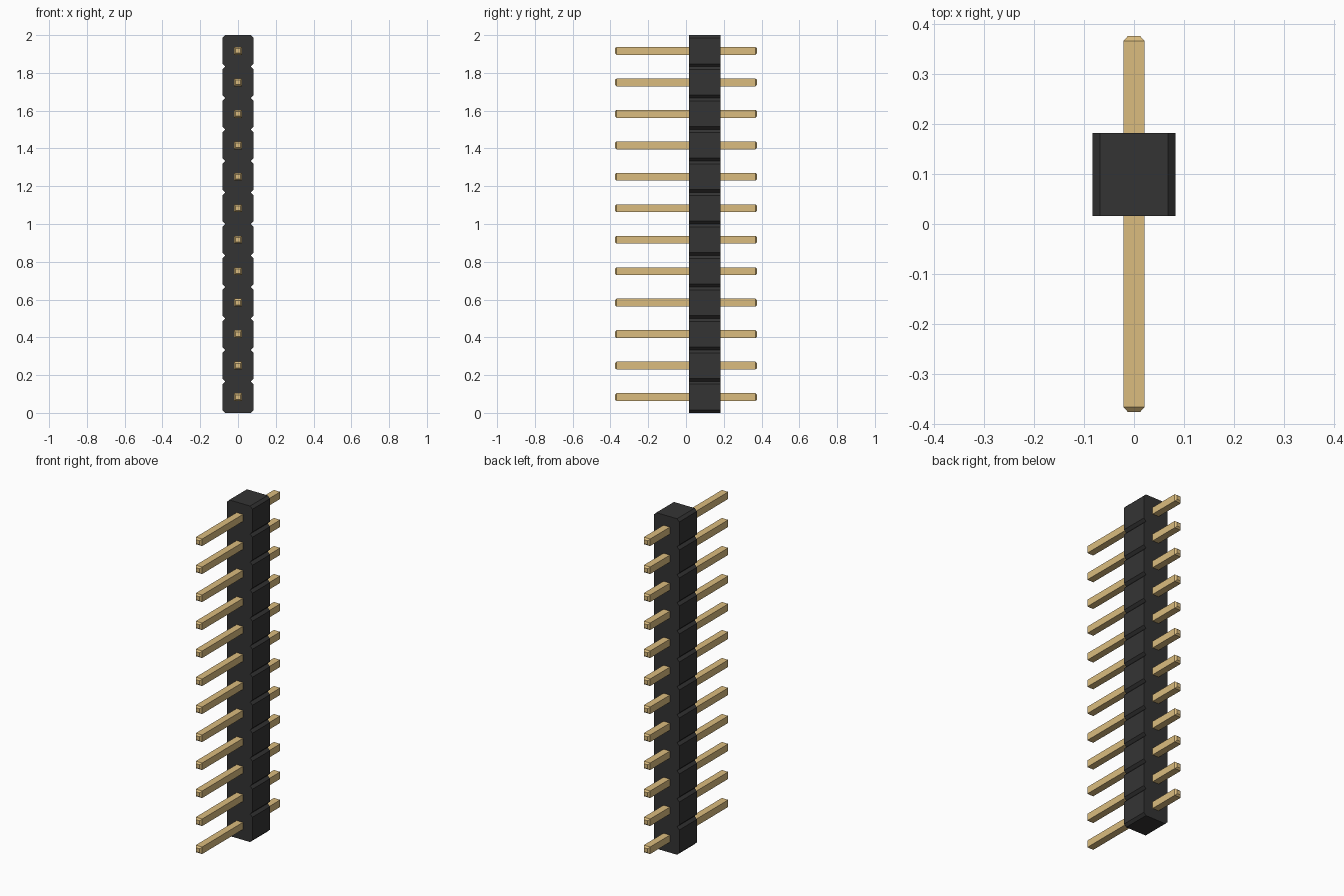
import bpy, bmesh

if "Cube" in bpy.data.objects:
    bpy.data.objects.remove(bpy.data.objects["Cube"])

COUNT = 12
PITCH = 2.0 / COUNT
HALF = PITCH / 2          # half width of the housing
CUT = 0.015               # corner chamfer of each housing segment
BODY_Y = (0.016, 0.182)
PIN_END, PIN_HALF = 0.377, 0.021
TIP_LEN, TIP_HALF = 0.010, 0.012


def material(name, rgb):
    m = bpy.data.materials.new(name)
    m.diffuse_color = (*rgb, 1)
    m.use_nodes = True
    m.node_tree.nodes["Principled BSDF"].inputs["Base Color"].default_value = m.diffuse_color
    return m


def loft(name, rings, mat):
    """Join a series of matching closed rings and cap both ends."""
    bm = bmesh.new()
    loops = [[bm.verts.new(p) for p in ring] for ring in rings]
    for a, b in zip(loops, loops[1:]):
        for i in range(len(a)):
            j = (i + 1) % len(a)
            bm.faces.new((a[i], a[j], b[j], b[i]))
    bm.faces.new(loops[0])
    bm.faces.new(loops[-1])
    bmesh.ops.recalc_face_normals(bm, faces=bm.faces)
    mesh = bpy.data.meshes.new(name)
    bm.to_mesh(mesh)
    bm.free()
    mesh.materials.append(mat)
    obj = bpy.data.objects.new(name, mesh)
    bpy.context.collection.objects.link(obj)
    return obj


black = material("black plastic", (0.0343, 0.0340, 0.0340))
gold = material("gold metal", (0.708, 0.503, 0.209))

# Housing: one notched outline, extruded front to back
right = []
for i in range(COUNT):
    z0, z1 = i * PITCH, (i + 1) * PITCH
    right += [(HALF - CUT, z0), (HALF, z0 + CUT), (HALF, z1 - CUT)]
right.append((HALF - CUT, COUNT * PITCH))
outline = right + [(-x, z) for x, z in reversed(right)]
loft("housing", [[(x, y, z) for x, z in outline] for y in BODY_Y], black)

# Pins: square bars with tapered tips, running through the housing
sections = [(-PIN_END, TIP_HALF), (-PIN_END + TIP_LEN, PIN_HALF),
            (PIN_END - TIP_LEN, PIN_HALF), (PIN_END, TIP_HALF)]
square = [(-1, -1), (1, -1), (1, 1), (-1, 1)]
for i in range(COUNT):
    zc = (i + 0.5) * PITCH
    rings = [[(sx * h, y, zc + sz * h) for sx, sz in square] for y, h in sections]
    loft(f"pin_{i + 1}", rings, gold)
